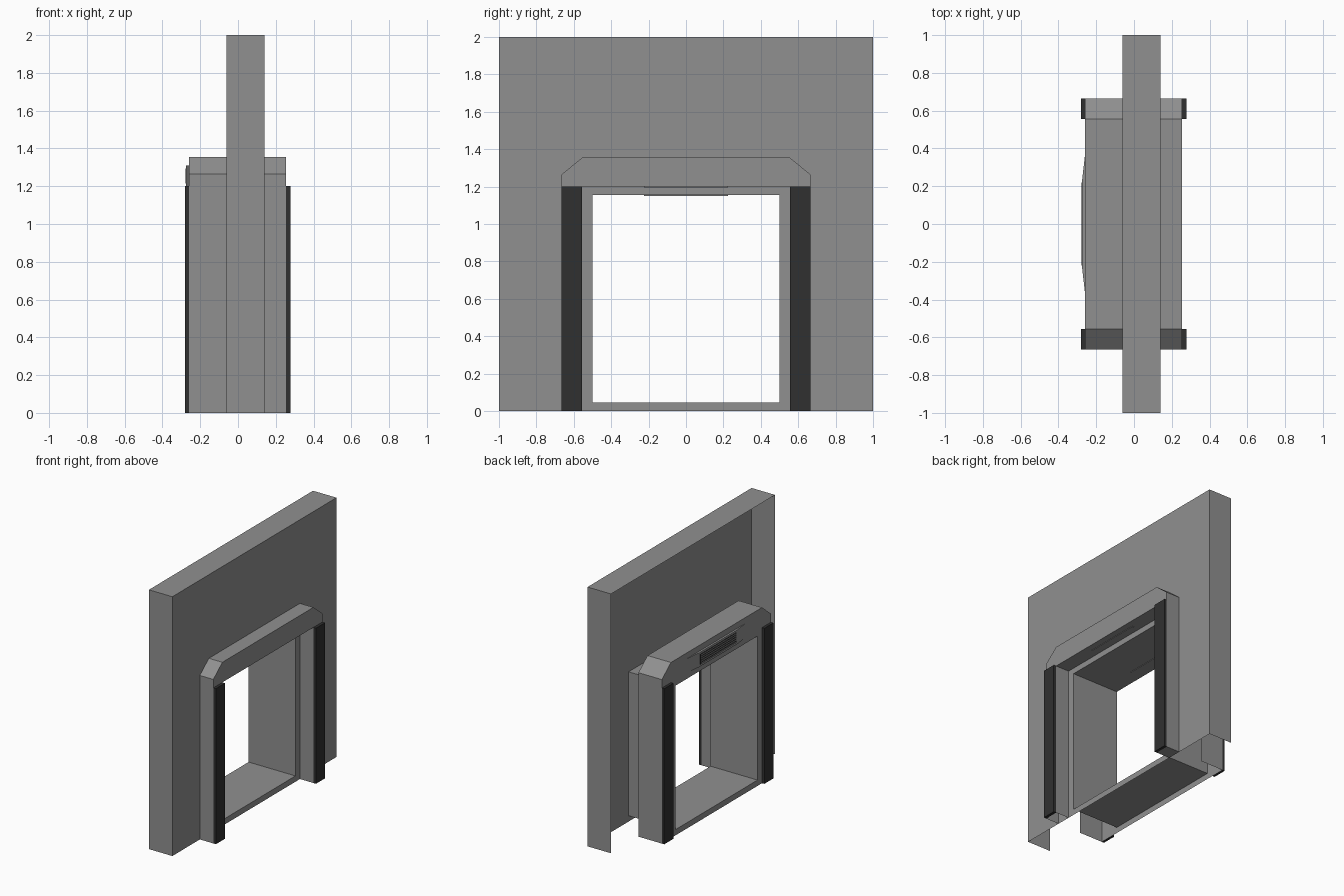
import bpy, bmesh

cube = bpy.data.objects.get("Cube")
if cube:
    bpy.data.objects.remove(cube, do_unlink=True)


def material(name, value):
    m = bpy.data.materials.new(name)
    m.use_nodes = True
    colour = (value, value, value, 1)
    m.diffuse_color = colour
    m.node_tree.nodes["Principled BSDF"].inputs["Base Color"].default_value = colour
    return m


GREY = material("wall grey", 0.28)
DARK = material("rubber black", 0.03)


def finish(name, bm, mat):
    bmesh.ops.remove_doubles(bm, verts=bm.verts, dist=0.0001)
    bmesh.ops.recalc_face_normals(bm, faces=bm.faces)
    mesh = bpy.data.meshes.new(name)
    bm.to_mesh(mesh)
    bm.free()
    mesh.materials.append(mat)
    ob = bpy.data.objects.new(name, mesh)
    bpy.context.collection.objects.link(ob)
    return ob


def add_sheet(bm, path, x0, x1, closed=False):
    """Sweep a (y, z) path along x as a thin surface."""
    a, b = ([bm.verts.new((x, y, z)) for y, z in path] for x in (x0, x1))
    n = len(path)
    for i in range(n if closed else n - 1):
        j = (i + 1) % n
        bm.faces.new((a[i], a[j], b[j], b[i]))


def add_plate(bm, x, *loops):
    """Flat surface at x bounded by an outline and any holes."""
    edges = []
    for loop in loops:
        v = [bm.verts.new((x, y, z)) for y, z in loop]
        edges += [bm.edges.new((v[i - 1], v[i])) for i in range(len(v))]
    bmesh.ops.triangle_fill(bm, edges=edges, use_beauty=True, normal=(1, 0, 0))


def box(name, x, y, z, mat):
    bm = bmesh.new()
    bmesh.ops.create_cube(bm, size=1)
    for v in bm.verts:
        v.co = [r[0] if c < 0 else r[1] for c, r in zip(v.co, (x, y, z))]
    return finish(name, bm, mat)


WALL_X, BACK_X = 0.14, -0.06        # the two sides of the wall
RIGHT_X, LEFT_X = -0.26, 0.255      # outer faces of the door surrounds
opening = [(-0.5, 0.045), (0.5, 0.045), (0.5, 1.155), (-0.5, 1.155)]
wall = [(-1, 0), (-1, 2), (1, 2), (1, 0)]
surround = [(-0.665, 0), (-0.665, 1.265), (-0.555, 1.355),
            (0.555, 1.355), (0.665, 1.265), (0.665, 0)]
inner = [(0.555, 0), (0.555, 1.2), (-0.555, 1.2), (-0.555, 0)]

# Hollow wall panel, open at the back and underneath
bm = bmesh.new()
add_sheet(bm, wall, BACK_X, WALL_X)
add_plate(bm, WALL_X, wall, opening)
finish("wall_panel", bm, GREY)

# Thin lining of the passage
bm = bmesh.new()
add_sheet(bm, opening, RIGHT_X, WALL_X, closed=True)
finish("passage_lining", bm, GREY)

# Left surround: chamfered arch standing on the wall
bm = bmesh.new()
add_sheet(bm, surround + inner, WALL_X, LEFT_X)
add_plate(bm, LEFT_X, surround + inner)
finish("left_surround", bm, GREY)

# Right surround: hollow shell meeting the lining
bm = bmesh.new()
add_sheet(bm, surround, RIGHT_X, BACK_X)
add_plate(bm, RIGHT_X, surround, opening)
finish("right_surround", bm, GREY)

# Dark bumper strips on all four legs
for side, xs in (("left", (LEFT_X, 0.277)), ("right", (-0.28, RIGHT_X))):
    for end, ys in (("front", (-0.665, -0.555)), ("back", (0.555, 0.665))):
        box(f"{side}_{end}_bumper", xs, ys, (0, 1.2), DARK)

# Display housing with tapered ends on the right header
bm = bmesh.new()
profile = [(RIGHT_X, -0.36), (-0.275, -0.23), (-0.275, 0.23), (RIGHT_X, 0.36)]
rings = [[bm.verts.new((x, y, z)) for x, y in profile] for z in (1.2, 1.31)]
for r in rings:
    bm.faces.new(r)
for i in range(3):
    bm.faces.new((rings[0][i], rings[0][i + 1], rings[1][i + 1], rings[1][i]))
finish("display_housing", bm, GREY)

# Grille: dark backing with raised slats
box("grille_backing", (-0.277, -0.275), (-0.22, 0.22), (1.215, 1.295), DARK)
for i in range(5):
    z = 1.22 + i * 0.016
    box(f"grille_slat_{i + 1}", (-0.279, -0.277), (-0.215, 0.215), (z, z + 0.006), GREY)

# Slim sensor bars under the header and the passage ceiling
box("header_sensor_bar", (0.19, 0.205), (-0.225, 0.225), (1.196, 1.2), GREY)
box("ceiling_sensor_bar", (-0.17, -0.155), (-0.225, 0.225), (1.151, 1.155), GREY)
